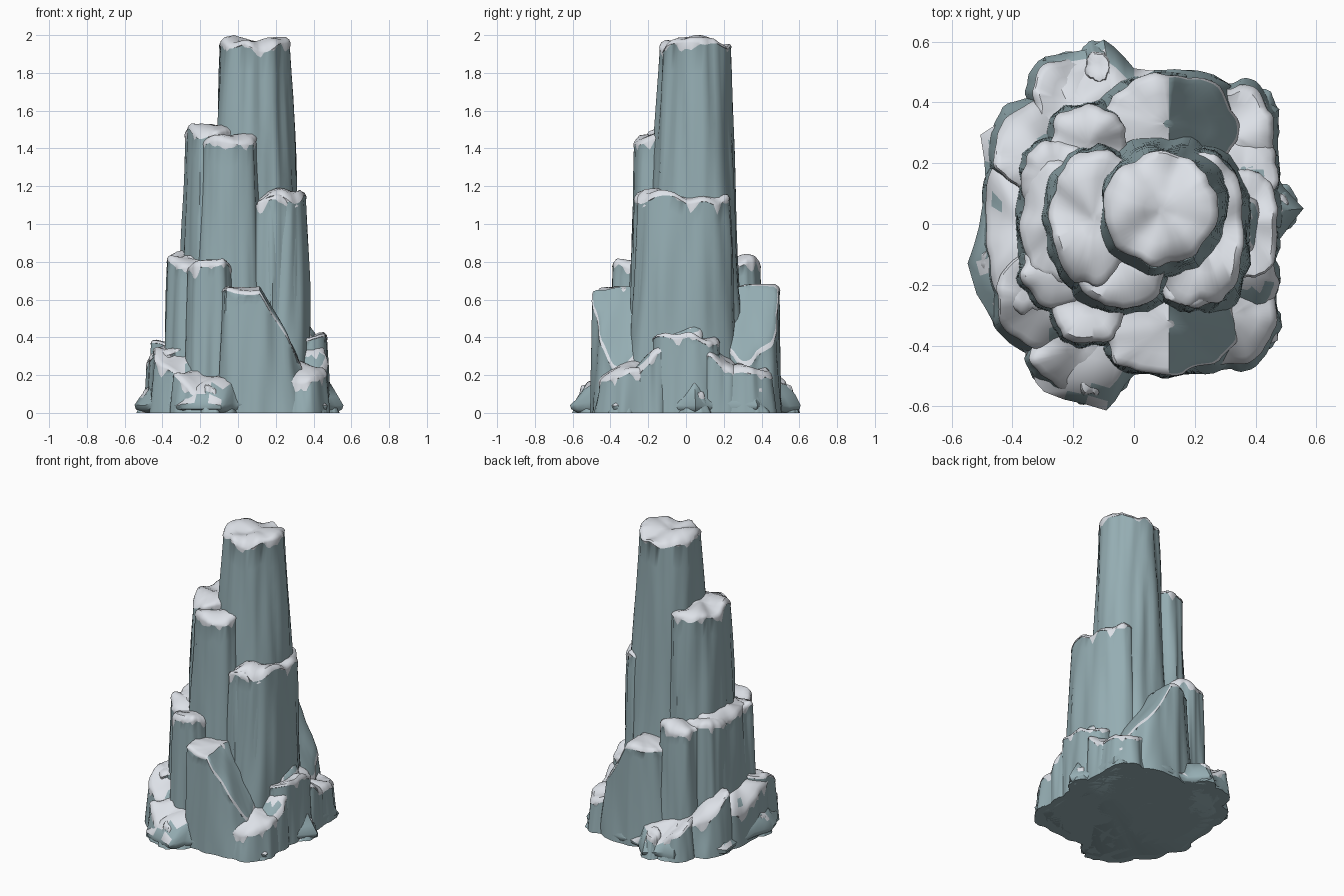
import bpy, bmesh, math
from mathutils import Vector, noise

cube = bpy.data.objects.get("Cube")
if cube:
    bpy.data.objects.remove(cube, do_unlink=True)


def material(name, rgb):
    m = bpy.data.materials.new(name)
    m.use_nodes = True
    m.diffuse_color = (*rgb, 1)
    m.node_tree.nodes["Principled BSDF"].inputs["Base Color"].default_value = (*rgb, 1)
    return m


ROCK = material("blue grey rock", (0.30, 0.42, 0.45))
SNOW = material("pale snow", (0.72, 0.75, 0.80))
SEGMENTS = 64


def wobble(x, y, z, freq):
    return noise.noise(Vector((x, y, z)) * freq)


def loft(name, rings, snow_rows, snow_normal):
    """Skin closed rings bottom to top; rows in snow_rows and flat faces are snow."""
    bm = bmesh.new()
    loops = [[bm.verts.new(p) for p in ring] for ring in rings]
    n = len(loops[0])
    marked = set()
    for row, (a, b) in enumerate(zip(loops, loops[1:])):
        for i in range(n):
            j = (i + 1) % n
            f = bm.faces.new((a[i], a[j], b[j], b[i]))
            if row in snow_rows:
                marked.add(f)
    bm.faces.new(list(reversed(loops[0])))
    bm.faces.new(loops[-1])
    bm.normal_update()
    for f in bm.faces:
        f.material_index = int(f in marked or f.normal.z > snow_normal)
        f.smooth = True
    mesh = bpy.data.meshes.new(name)
    bm.to_mesh(mesh)
    bm.free()
    mesh.materials.append(ROCK)
    mesh.materials.append(SNOW)
    obj = bpy.data.objects.new(name, mesh)
    bpy.context.collection.objects.link(obj)
    bpy.ops.object.select_all(action="DESELECT")
    obj.select_set(True)
    bpy.context.view_layer.objects.active = obj
    bpy.ops.object.shade_smooth_by_angle(angle=math.radians(45))
    return obj


def column(name, x, y, rx, ry, h, flare=1.2, slope=(0, 0), start=0.0, rough=0.12, power=2.3):
    """Fluted rock pillar with a ragged snow cap; the top drops along slope past start."""
    steep = Vector(slope).length
    way = Vector(slope).normalized() if steep else Vector((0, 0))
    bumps = 0.055 if steep < 0.9 else 0.03

    def top(px, py):
        fall = max(0, (px - x) * way.x + (py - y) * way.y - start)
        return max(0.06, h - steep * fall + bumps * wobble(px, py, h, 8))

    def outline(scale, z):
        pts = []
        for i in range(SEGMENTS):
            a = math.tau * i / SEGMENTS
            c, s = math.cos(a), math.sin(a)
            square = (abs(c) ** power + abs(s) ** power) ** (-1 / power)
            k = scale * square * (1 + rough * wobble(c + x * 9, s + y * 9, z * 0.7, 1.6)
                                  + 0.07 * wobble(c + y * 7, s + x * 7, z * 0.4, 4))
            pts.append((x + rx * k * c, y + ry * k * s))
        return pts

    rings = []
    levels = 14
    for k in range(levels + 1):
        t = k / levels
        scale = 1 + (flare - 1) * (1 - t)
        ring = []
        for px, py in outline(scale, t * h):
            # The snow edge hangs down in ragged tongues
            hang = 0.02 + 0.09 * max(0, wobble(px, py, h, 21))
            ring.append((px, py, t * max(0.02, top(px, py) - hang)))
        rings.append(ring)
    for scale, drop in ((1.02, 0.02), (0.98, 0.004), (0.87, -0.01), (0.6, -0.015), (0.3, -0.015), (0.08, -0.015)):
        rings.append([(px, py, top(px, py) - drop) for px, py in outline(scale, h)])
    snow_rows = {levels, levels + 1, levels + 2} if steep < 0.9 else {levels + 1}
    return loft(name, rings, snow_rows, 0.68)


# Tall central spire and the high shoulders around it
column("central_spire", 0.088, 0.045, 0.18, 0.178, 1.96, 1.58, power=2.1)
column("high_left_shoulder", -0.135, 0.02, 0.145, 0.205, 1.5, 1.32)
column("high_front_shoulder", -0.05, -0.12, 0.155, 0.15, 1.44, 1.35)
column("right_shoulder", 0.215, -0.02, 0.145, 0.235, 1.15, 1.3)
column("right_front_shoulder", 0.2, -0.155, 0.125, 0.115, 1.13, 1.25)

# Middle ring of pillars
column("left_pillar", -0.25, 0.01, 0.12, 0.2, 0.83, 1.25)
for side, word in ((-1, "front"), (1, "back")):
    column(word + "_left_pillar", -0.15, side * 0.265, 0.12, 0.125, 0.79, 1.2)
    column(word + "_corner_pillar", -0.25, side * 0.15, 0.115, 0.12, 0.81, 1.2)
    # Buttresses falling away to the right
    column(word + "_buttress", 0.115, side * 0.33, 0.22, 0.16, 0.655, 1.12, (1.75, 0), 0.0)
    column(word + "_right_ledge", 0.32, side * 0.30, 0.14, 0.16, 0.24, 1.12, (0.15, side * 0.25))
    # Low snowy mounds at the foot
    column(word + "_left_mound", -0.28, side * 0.25, 0.17, 0.15, 0.36, 1.15, (0.35, side * 0.6), -0.1)
    column(word + "_foot_mound", -0.17, side * 0.41, 0.16, 0.14, 0.22, 1.15, (0.35, side * 0.6), -0.05)

column("right_buttress", 0.365, 0.0, 0.11, 0.18, 0.41, 1.12)
column("right_buttress_peak", 0.35, 0.0, 0.07, 0.1, 0.48, 1.3, (0.8, 0), -0.02)
for side, word in ((-1, "front"), (1, "back")):
    column(word + "_right_flank", 0.36, side * 0.18, 0.11, 0.12, 0.34, 1.1, (0.0, side * 0.8), -0.06)
column("left_terrace", -0.36, -0.01, 0.13, 0.27, 0.35, 1.08, (-0.4, 0.25), -0.1)

# Spreading foot with a jagged edge
EDGE = [(0.55, 0.05), (0.47, 0.16), (0.48, 0.38), (0.42, 0.42), (0.2, 0.51), (0, 0.52),
        (-0.1, 0.61), (-0.29, 0.54), (-0.34, 0.42), (-0.5, 0.29), (-0.49, 0.05), (-0.55, -0.13),
        (-0.5, -0.28), (-0.36, -0.43), (-0.3, -0.56), (-0.09, -0.61), (0, -0.5), (0.32, -0.46),
        (0.47, -0.38), (0.46, -0.1)]
outline = []
for (ax, ay), (bx, by) in zip(EDGE, EDGE[1:] + EDGE[:1]):
    for t in (0, 0.33, 0.67):
        px, py = ax + (bx - ax) * t, ay + (by - ay) * t
        k = 1 + 0.05 * wobble(px, py, 0, 13)
        outline.append((px * k, py * k))
rings = []
for scale, z, bump in ((0.93, 0, 0), (0.99, 0.02, 0), (1, 0.045, 0.02), (0.95, 0.09, 0.06),
                       (0.88, 0.14, 0.08), (0.75, 0.18, 0.06), (0.4, 0.2, 0.0)):
    rings.append([(px * scale, py * scale, z + bump * wobble(px, py, z, 8)) for px, py in outline])
loft("snowy_foot", rings, set(), 0.6)

# Loose boulders breaking up the foot
for i, (a, r) in enumerate(((0.1, 0.47), (0.72, 0.54), (1.8, 0.53), (3.4, 0.48), (4.45, 0.53), (5.6, 0.53))):
    column(f"foot_boulder_{i + 1}", r * math.cos(a), r * math.sin(a), 0.04, 0.05,
           0.1 + 0.02 * (i % 3), 1.7, rough=0.25)
